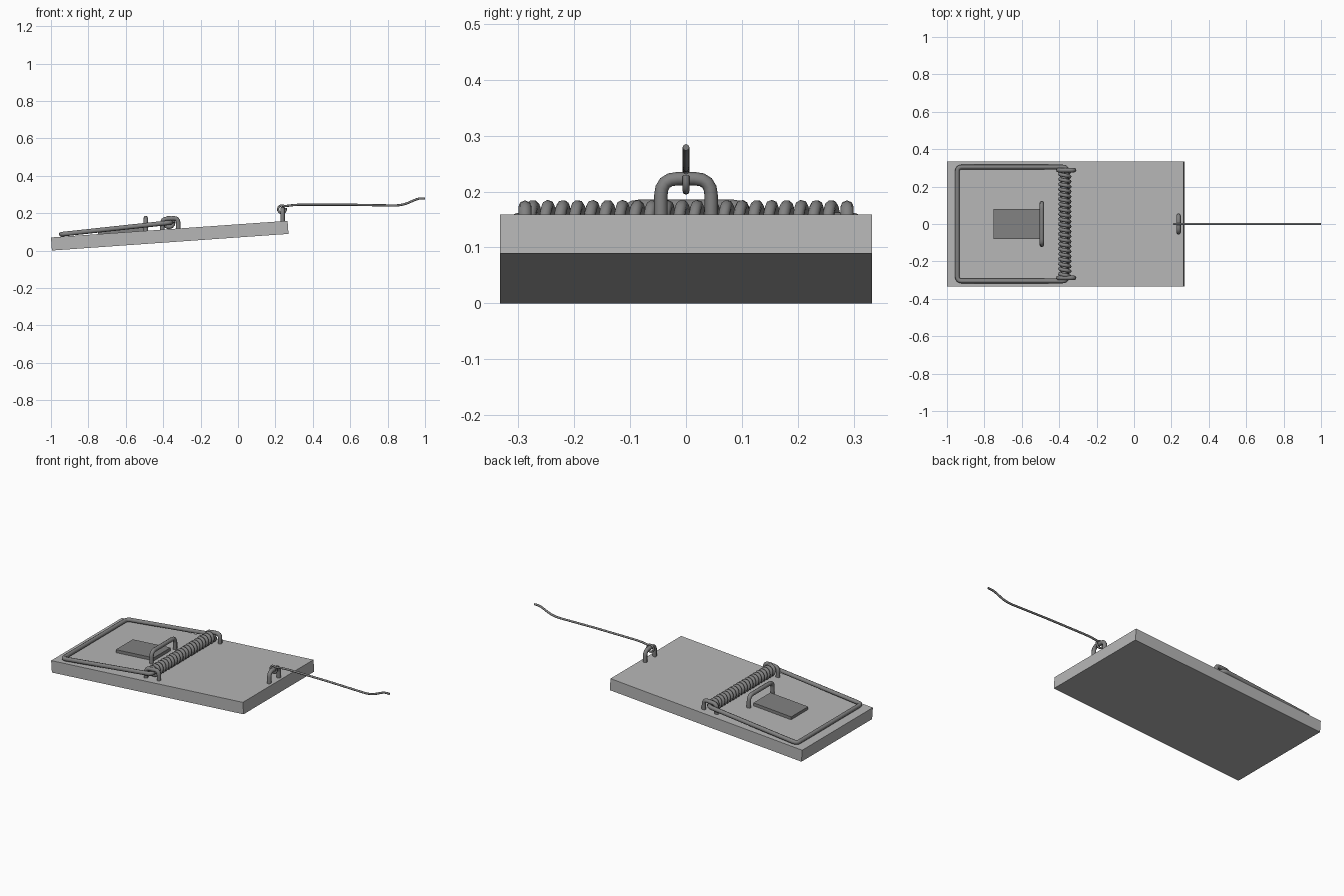
import bpy
import math
from mathutils import Vector

cube = bpy.data.objects.get("Cube")
if cube:
    bpy.data.objects.remove(cube, do_unlink=True)


def material(name, grey):
    m = bpy.data.materials.new(name)
    m.use_nodes = True
    colour = (grey, grey, grey, 1)
    m.diffuse_color = colour
    m.node_tree.nodes["Principled BSDF"].inputs["Base Color"].default_value = colour
    return m


BOARD = material("light grey board", 0.47)
METAL = material("dark grey metal", 0.22)
TILT = math.radians(4.02)
THICK = 0.07


def top(x, h=0.0):
    """Height of the tilted board surface at x, raised by h."""
    return THICK + (x + 1) * math.tan(TILT) + h


def box(name, size, x, z, mat):
    bpy.ops.mesh.primitive_cube_add(size=1, location=(x, 0, z), rotation=(0, -TILT, 0))
    ob = bpy.context.object
    ob.name = name
    ob.scale = size
    bpy.ops.object.transform_apply(location=False, rotation=False, scale=True)
    ob.data.materials.append(mat)


def rounded(points, r, steps=4):
    """Replace each inner corner of a path with a short curve."""
    pts = [Vector(p) for p in points]
    out = [pts[0]]
    for a, b, c in zip(pts, pts[1:], pts[2:]):
        p = b + (a - b).normalized() * min(r, (a - b).length * 0.49)
        q = b + (c - b).normalized() * min(r, (c - b).length * 0.49)
        for i in range(steps + 1):
            t = i / steps
            out.append(p * (1 - t) ** 2 + b * 2 * t * (1 - t) + q * t * t)
    return out + [pts[-1]]


def wire(name, points, radius):
    curve = bpy.data.curves.new(name, "CURVE")
    curve.dimensions = "3D"
    curve.bevel_depth = radius
    curve.bevel_resolution = 2
    curve.use_fill_caps = True
    spline = curve.splines.new("POLY")
    spline.points.add(len(points) - 1)
    for p, co in zip(spline.points, points):
        p.co = (*co, 1)
    ob = bpy.data.objects.new(name, curve)
    bpy.context.collection.objects.link(ob)
    curve.materials.append(METAL)
    bpy.ops.object.select_all(action="DESELECT")
    ob.select_set(True)
    bpy.context.view_layer.objects.active = ob
    bpy.ops.object.convert(target="MESH")
    bpy.ops.object.shade_smooth_by_angle(angle=math.radians(50))


# Base board
mid_x = (-1 + 0.27) / 2
box("base_board", (1.268, 0.666, THICK), mid_x, top(mid_x) - THICK / 2, BOARD)

# Trigger plate and its upright loop
box("trigger_plate", (0.25, 0.16, 0.018), -0.625, top(-0.625, 0.009), METAL)
lx = -0.493
wire("trigger_loop", rounded([(lx, -0.111, top(lx, -0.01)), (lx, -0.111, 0.174),
                              (lx, 0.111, 0.174), (lx, 0.111, top(lx, -0.01))], 0.03), 0.012)

# Coil spring across the board
sx, sz, turns, per_turn = -0.37, 0.15, 21, 14
coil = []
for i in range(turns * per_turn + 1):
    a = 2 * math.pi * i / per_turn
    y = -0.28 + 0.56 * i / (turns * per_turn)
    coil.append((sx + 0.025 * math.cos(a), y, sz + 0.025 * math.sin(a)))
wire("coil_spring", coil, 0.0105)

# Snap bar: three sides of a rectangle with ends turned into the spring
bar = [(-0.36, -0.265, 0.15), (-0.36, -0.305, 0.15), (-0.945, -0.305, 0.087),
       (-0.945, 0.305, 0.087), (-0.36, 0.305, 0.15), (-0.36, 0.265, 0.15)]
wire("snap_bar", rounded(bar, 0.025), 0.0125)

# Staples holding the spring
for side, y in (("left", 0.288), ("right", -0.288)):
    path = [(-0.405, y, top(-0.405, -0.01)), (-0.405, y, 0.168),
            (-0.32, y, 0.174), (-0.32, y, top(-0.32, -0.01))]
    wire("spring_staple_" + side, rounded(path, 0.025), 0.012)

# Staple holding the locking rod
ex = 0.238
wire("rod_staple", rounded([(ex, -0.045, top(ex, -0.01)), (ex, -0.045, 0.223),
                            (ex, 0.045, 0.223), (ex, 0.045, top(ex, -0.01))], 0.03), 0.012)

# Locking rod: an eye around the staple, then a long wire with a raised tip
eye = [(0.235 + 0.021 * math.cos(a), 0, 0.221 + 0.021 * math.sin(a))
       for a in (math.radians(50 + 30 * i) for i in range(12))]
eye.reverse()
rod = rounded([(0.25, 0, 0.236), (0.3, 0, 0.245), (0.6, 0, 0.245), (0.88, 0, 0.24),
               (0.96, 0, 0.279), (1.0, 0, 0.279)], 0.05)
wire("locking_rod", [Vector(p) for p in eye] + rod[1:], 0.006)
